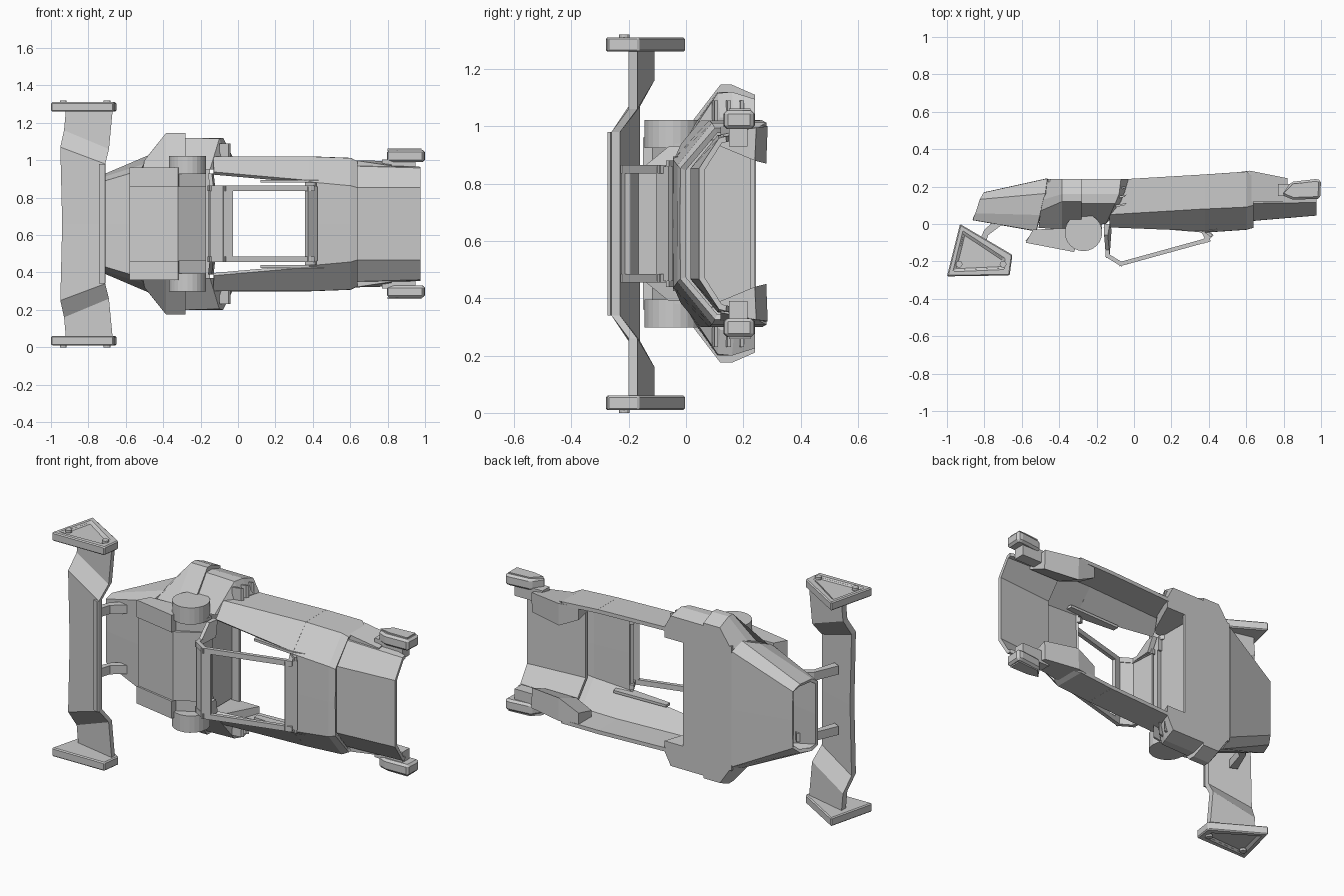
import bpy, bmesh
from mathutils import Vector

if "Cube" in bpy.data.objects:
    bpy.data.objects.remove(bpy.data.objects["Cube"])

MID = 0.66   # height of the symmetry plane; part coordinates use s = z - MID


def finish(name, bm, mirror=True, thick=0.0, bevel=0.0, closed=True):
    if closed:
        bmesh.ops.recalc_face_normals(bm, faces=bm.faces)
    me = bpy.data.meshes.new(name)
    bm.to_mesh(me)
    bm.free()
    ob = bpy.data.objects.new(name, me)
    ob.location.z = MID
    bpy.context.collection.objects.link(ob)
    if bevel:
        m = ob.modifiers.new("bevel", 'BEVEL')
        m.width, m.segments = bevel, 1
    if mirror:
        m = ob.modifiers.new("mirror", 'MIRROR')
        m.use_axis = (False, False, True)
        m.merge_threshold = 0.0005
    if thick:
        m = ob.modifiers.new("thickness", 'SOLIDIFY')
        m.thickness, m.offset = thick, 0
    return ob


def loft(name, rings, closed=True, **kw):
    """Skin between equal-length rings; closed rings get end caps."""
    bm = bmesh.new()
    rows = [[bm.verts.new(p) for p in r] for r in rings]
    n = len(rows[0])
    for a, b in zip(rows, rows[1:]):
        for i in range(n if closed else n - 1):
            j = (i + 1) % n
            bm.faces.new((a[i], a[j], b[j], b[i]))
    if closed:
        bm.faces.new(rows[0])
        bm.faces.new(rows[-1])
    return finish(name, bm, closed=closed, **kw)


def prism(name, xy, s0, s1, **kw):
    return loft(name, [[(x, y, s) for x, y in xy] for s in (s0, s1)], **kw)


def box(name, x0, x1, y0, y1, s0, s1, **kw):
    return prism(name, [(x0, y0), (x1, y0), (x1, y1), (x0, y1)], s0, s1, **kw)


def bar(name, p, q, w, s0, s1, **kw):
    """Flat strip along p-q in the xy plane, w thick."""
    p, q = Vector(p), Vector(q)
    d = (q - p).normalized() * w / 2
    n = Vector((-d.y, d.x))
    return prism(name, [p - d + n, q + d + n, q + d - n, p - d - n], s0, s1, **kw)


def profile(x, pts):
    return [(x, y, s) for y, s in pts]


def cylinder(name, x, y, s0, s1, r, seg=24):
    bm = bmesh.new()
    bmesh.ops.create_cone(bm, cap_ends=True, segments=seg, radius1=r, radius2=r, depth=s1 - s0)
    bmesh.ops.translate(bm, verts=bm.verts, vec=(x, y, (s0 + s1) / 2))
    return finish(name, bm)


# Rear wing: cranked blade, end plates and struts
wing = []
for lead, trail in [((-.71, -.26, 0), (-.94, -.17, 0)),
                    ((-.71, -.26, .32), (-.95, -.17, .41)),
                    ((-.69, -.20, .40), (-.93, -.12, .50)),
                    ((-.67, -.20, .61), (-.92, -.12, .61))]:
    (a, b, c), (d, e, f) = lead, trail
    wing.append([(a, b, c), (a, b + .03, c), (d, e + .01, f), (d, e - .03, f)])
w = loft("wing_blade", wing)
bm = bmesh.new()
bm.from_mesh(w.data)
bmesh.ops.delete(bm, geom=[f for f in bm.faces if all(abs(v.co.z) < 1e-5 for v in f.verts)],
                 context='FACES_ONLY')
bm.to_mesh(w.data)
bm.free()
bar("wing_front_lip", (-.735, -.258), (-.715, -.266), .012, -.32, .32, mirror=False)

plate = prism("wing_end_plate", [(-1, -.28), (-.93, 0), (-.65, -.165), (-.665, -.275)],
              .60, .65, bevel=.006)
bm = bmesh.new()
bm.from_mesh(plate.data)
top = [f for f in bm.faces if all(v.co.z > .64 for v in f.verts)]
bmesh.ops.inset_region(bm, faces=top, thickness=.05)
r = bmesh.ops.inset_region(bm, faces=top, thickness=.006, depth=-.012)
bm.to_mesh(plate.data)
bm.free()
for i, (x, y) in enumerate([(-.935, -.215), (-.70, -.215)]):
    cylinder("end_plate_bolt_%d" % i, x, y, .645, .66, .018, 12)
prism("wing_strut", [(-.86, -.17), (-.82, -.19), (-.78, -.06), (-.70, .0), (-.73, .03), (-.80, -.03)],
      .15, .20)

# Tapered tail cone, open at the rear
loft("tail_cone", [
    [(-.86, .03, 0), (-.86, .03, .18), (-.845, .06, .20), (-.82, .13, .19), (-.80, .16, .16), (-.80, .16, 0)],
    [(-.52, -.03, 0), (-.52, -.03, .28), (-.50, .05, .31), (-.47, .16, .36), (-.46, .235, .33), (-.46, .235, 0)],
], closed=False, thick=.02)

# Engine deck with raised side strips and the pivot drums
prism("engine_deck", [(-.58, -.09), (-.32, -.138), (-.17, -.05), (-.17, -.01), (-.53, -.03)],
      -.2, .2, mirror=False)
prism("deck_side", [(-.58, -.10), (-.32, -.15), (-.30, -.02), (-.54, -.03)], .2, .30)
prism("deck_front_side", [(-.32, -.12), (-.17, -.04), (-.17, .0), (-.32, 0)], .2, .28)
cylinder("pivot_drum", -.27, -.045, .265, .362, .1)

# Rear fenders, second tier, intake slats, belly and bulkhead
full = [(-.03, .29), (.12, .485), (.16, .485), (.24, .45), (.24, .27)]
loft("rear_fender", [
    [(-.51, -.02, .29), (-.50, .07, .34), (-.485, .13, .36), (-.46, .24, .34), (-.46, .24, .27)],
    profile(-.385, full), profile(-.28, full)])
tier = [(-.01, .29), (.11, .46), (.16, .46), (.24, .435), (.24, .30)]
loft("fender_front", [
    profile(-.28, tier),
    [(-.15, .0, .29), (-.10, .11, .455), (-.08, .16, .46), (-.07, .24, .435), (-.07, .24, .30)],
    [(-.12, .03, .29), (-.07, .12, .37), (-.05, .17, .37), (-.03, .24, .36), (-.03, .24, .30)]])
for i in range(3):
    y = .09 + .045 * i
    prism("intake_slat_%d" % i, [(-.10, y), (-.05, y + .01), (-.04, y + .022), (-.10, y + .012)], .36, .43)
box("belly_plate", -.46, -.15, .225, .24, -.36, .36, mirror=False)
box("rear_bulkhead", -.21, -.195, -.01, .23, -.29, .29, mirror=False)

# Side rails running into the hood
loft("side_rail", [
    profile(-.13, [(-.01, .27), (.055, .35), (.235, .35)]),
    profile(.38, [(-.03, .225), (.085, .35), (.265, .35)])], closed=False, thick=.022)
loft("hood", [
    profile(.38, [(-.035, 0), (-.035, .22), (.085, .35), (.265, .35)]),
    profile(.60, [(-.02, 0), (-.02, .20), (.095, .342), (.28, .342)]),
    profile(.635, [(-.01, 0), (-.01, .19), (.105, .325), (.25, .325)])], closed=False, thick=.022)
prism("rail_blade", [(.12, -.025), (.36, -.045), (.46, -.025), (.45, .02), (.12, .01)], .22, .235)

# Nose shell, front arms and bumper pods
loft("nose_shell", [
    profile(.62, [(.025, 0), (.025, .19), (.115, .30), (.22, .31)]),
    profile(.975, [(.055, 0), (.055, .19), (.12, .29), (.14, .295)])], closed=False, thick=.02)
loft("front_arm", [
    profile(.50, [(.15, .30), (.15, .345), (.27, .345), (.27, .27)]),
    profile(.62, [(.12, .27), (.12, .34), (.285, .34), (.28, .21)]),
    profile(.82, [(.12, .27), (.12, .31), (.245, .335), (.24, .22)])])
box("pod_link", .77, .95, .15, .215, .27, .345)
prism("bumper_pod", [(.79, .155), (.85, .13), (.995, .135), (1.0, .235), (.97, .24), (.84, .225)],
      .33, .395, bevel=.012)
prism("pod_cap", [(.80, .165), (.86, .15), (.98, .15), (.98, .225), (.85, .215)], .39, .402)

# Cockpit cage: rear hoop panel, side bars and front crossbar
A, B, C, D, E = (-.15, -.03), (-.14, -.17), (-.07, -.213), (.395, -.085), (.36, -.02)
for i, (p, q) in enumerate([(A, B), (B, C), (C, D), (D, E), ((-.12, -.05), (.37, -.03))]):
    if i < 4:
        bar("cage_side_bar_%d" % i, p, q, .022, .175, .205)
bar("cage_rear_panel", A, B, .012, -.18, .18, mirror=False)
bar("cage_rear_header", B, C, .014, -.18, .18, mirror=False)
bar("cage_rear_lip", C, (-.04, -.205), .022, -.18, .18, mirror=False)
bar("cage_front_crossbar", (.375, -.09), (.41, -.06), .022, -.20, .20, mirror=False)
bar("cage_front_sill", (.41, -.06), (.37, -.03), .015, -.22, .22, mirror=False)
loft("cage_rear_flare", [
    [(-.15, -.17, .18), (-.13, -.17, .18), (-.12, -.03, .18), (-.15, -.03, .18)],
    [(-.16, -.06, .27), (-.14, -.06, .27), (-.13, -.0, .27), (-.16, -.0, .27)]])
